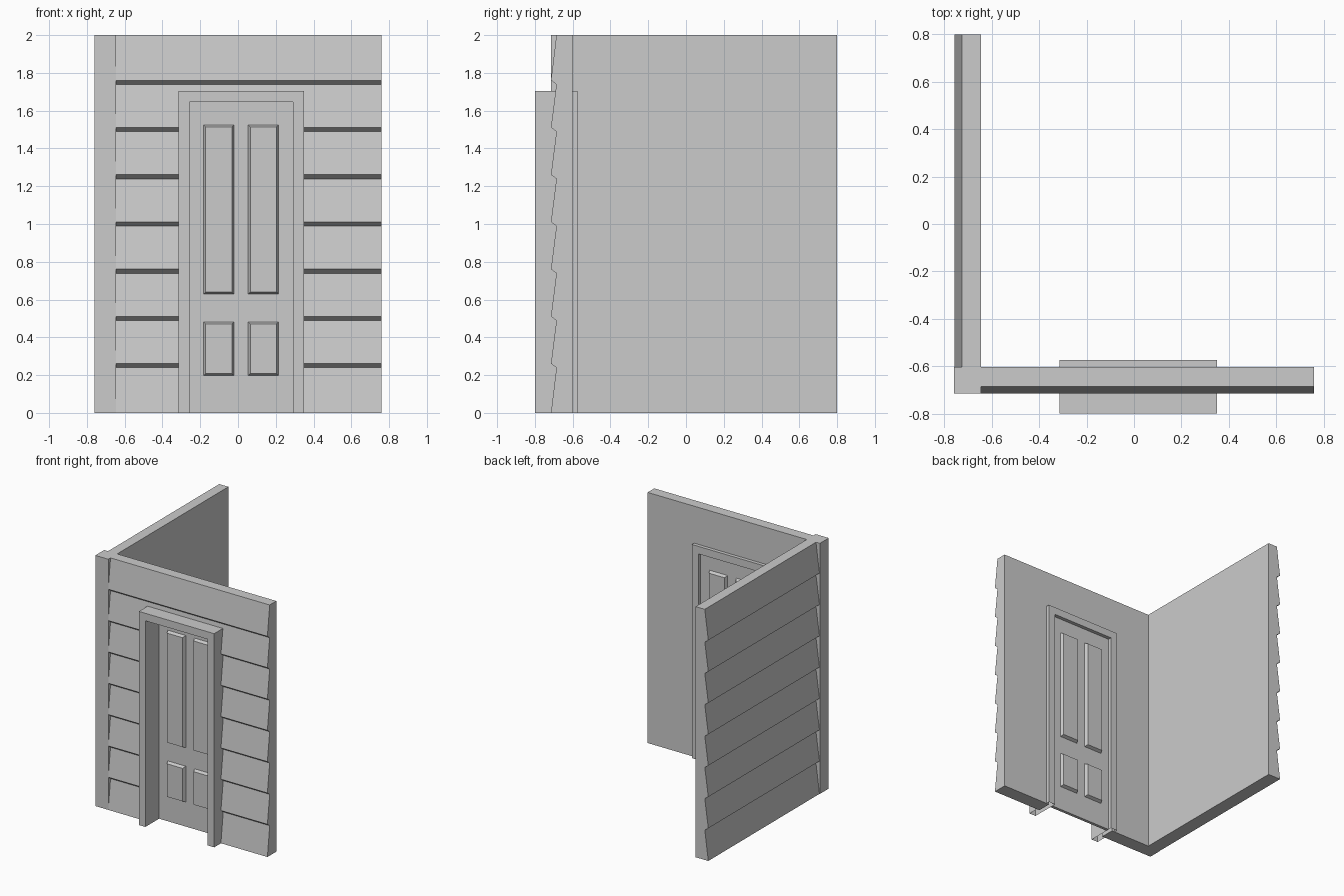
import bpy
import bmesh

if "Cube" in bpy.data.objects:
    bpy.data.objects.remove(bpy.data.objects["Cube"])

BOARD = 0.25          # height of one siding board
TOP = 2.0


def finish(bm, name):
    bmesh.ops.recalc_face_normals(bm, faces=bm.faces)
    mesh = bpy.data.meshes.new(name)
    bm.to_mesh(mesh)
    bm.free()
    obj = bpy.data.objects.new(name, mesh)
    bpy.context.scene.collection.objects.link(obj)
    return obj


def prism(name, points, offset, open_bottom=False):
    """Extrude a closed outline of 3D points along an offset."""
    bm = bmesh.new()
    face = bm.faces.new([bm.verts.new(p) for p in points])
    new = bmesh.ops.extrude_face_region(bm, geom=[face], use_keep_orig=True)
    moved = [g for g in new["geom"] if isinstance(g, bmesh.types.BMVert)]
    bmesh.ops.translate(bm, verts=moved, vec=offset)
    bmesh.ops.recalc_face_normals(bm, faces=bm.faces)
    if open_bottom:
        low = [f for f in bm.faces if all(abs(v.co.z) < 1e-5 for v in f.verts)]
        bmesh.ops.delete(bm, geom=low, context='FACES_ONLY')
    return finish(bm, name)


def box(name, x0, x1, y0, y1, z0, z1):
    outline = [(x0, y0, z0), (x1, y0, z0), (x1, y1, z0), (x0, y1, z0)]
    return prism(name, outline, (0, 0, z1 - z0))


def siding_profile(inner, outer, step):
    """Sawtooth lap-siding section as (depth, z) pairs."""
    pts = [(inner, 0), (outer, 0)]
    for i in range(1, 8):
        z = i * BOARD
        pts += [(outer + step, z - 0.011), (outer, z + 0.011)]
    return pts + [(outer + step, TOP), (inner, TOP)]


# Siding walls meeting at the corner
front_wall = prism("front_wall",
                   [(-0.645, d, z) for d, z in siding_profile(-0.602, -0.715, 0.029)],
                   (1.405, 0, 0))
prism("side_wall",
      [(d, -0.61, z) for d, z in siding_profile(-0.645, -0.757, 0.031)],
      (0, 1.41, 0))
box("corner_post", -0.76, -0.645, -0.714, -0.602, 0, TOP)

# Doorway cut through the front wall
cutter = box("doorway_cutter", -0.29, 0.325, -1, -0.4, -0.2, 1.68)
cutter.hide_render = True
cut = front_wall.modifiers.new("doorway", 'BOOLEAN')
cut.operation = 'DIFFERENCE'
cut.solver = 'EXACT'
cut.object = cutter
bpy.context.view_layer.objects.active = front_wall
bpy.ops.object.modifier_apply(modifier=cut.name)
bpy.data.objects.remove(cutter)

# Door frame, an upside-down U with open feet
frame = [(-0.315, 0), (-0.315, 1.705), (0.35, 1.705), (0.35, 0),
         (0.292, 0), (0.292, 1.645), (-0.258, 1.645), (-0.258, 0)]
prism("door_frame", [(x, -0.8, z) for x, z in frame], (0, 0.226, 0), True)

# Door slab
FRONT, BACK = -0.627, -0.603
box("door", -0.258, 0.292, FRONT, BACK, 0, 1.645)


def raised_panel(name, x0, x1, z0, z1, y, rise, inset=0.011):
    """Panel with sloped edges standing proud of the door face."""
    bm = bmesh.new()
    rings = []
    for i, d in ((0, 0), (inset, rise)):
        rings.append([bm.verts.new((x, y + d, z)) for x, z in
                      ((x0 + i, z0 + i), (x1 - i, z0 + i),
                       (x1 - i, z1 - i), (x0 + i, z1 - i))])
    base, top = rings
    bm.faces.new(base)
    bm.faces.new(top)
    for k in range(4):
        n = (k + 1) % 4
        bm.faces.new((base[k], base[n], top[n], top[k]))
    return finish(bm, name)


# Four panels on each side of the door
for side, y, rise in (("front", FRONT, -0.025), ("back", BACK, 0.025)):
    for hand, x in (("left", -0.182), ("right", 0.054)):
        for level, z0, z1 in (("lower", 0.197, 0.482), ("upper", 0.63, 1.525)):
            raised_panel(f"{side}_{level}_{hand}_panel", x, x + 0.16, z0, z1, y, rise)
